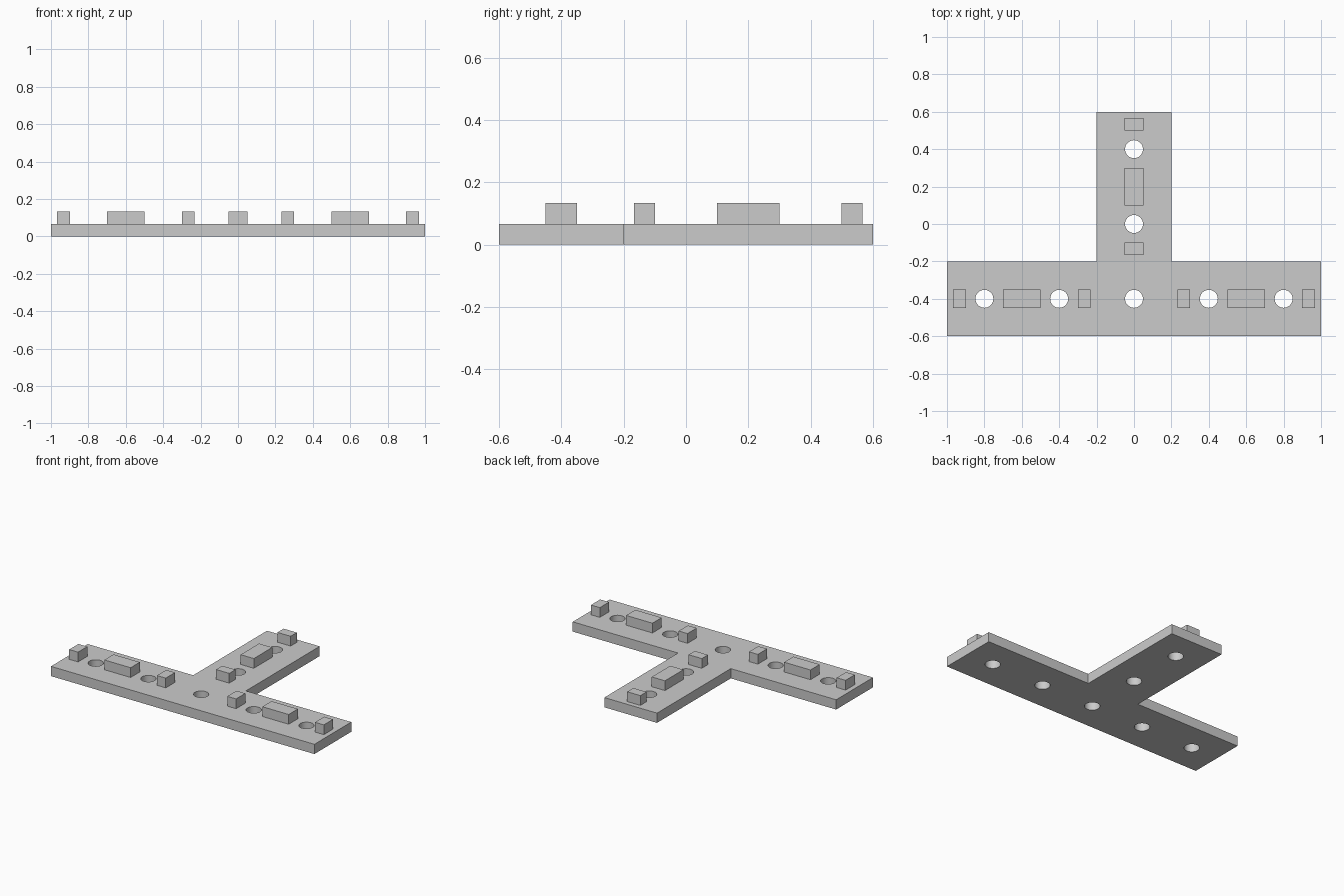
import bpy
import bmesh
from math import radians

cube = bpy.data.objects.get("Cube")
if cube:
    bpy.data.objects.remove(cube, do_unlink=True)

THICK = 0.067      # plate thickness, also the lug height
ARM_Y = -0.4       # centre line of the cross bar

grey = bpy.data.materials.new("light grey")
grey.diffuse_color = (0.6, 0.6, 0.6, 1)
grey.use_nodes = True
grey.node_tree.nodes["Principled BSDF"].inputs["Base Color"].default_value = (0.6, 0.6, 0.6, 1)


def add_object(name, bm):
    bmesh.ops.recalc_face_normals(bm, faces=bm.faces)
    mesh = bpy.data.meshes.new(name)
    bm.to_mesh(mesh)
    bm.free()
    mesh.materials.append(grey)
    obj = bpy.data.objects.new(name, mesh)
    bpy.context.collection.objects.link(obj)
    return obj


def add_lug(name, x, y, size_x, size_y):
    bm = bmesh.new()
    bmesh.ops.create_cube(bm, size=1)
    bmesh.ops.scale(bm, vec=(size_x, size_y, THICK), verts=bm.verts)
    bmesh.ops.translate(bm, vec=(x, y, THICK * 1.5), verts=bm.verts)
    return add_object(name, bm)


# T-shaped plate, extruded from its outline
half = [(1, -0.6), (1, -0.2), (0.2, -0.2), (0.2, 0.6)]
outline = half + [(-x, y) for x, y in reversed(half)]
bm = bmesh.new()
face = bm.faces.new([bm.verts.new((x, y, 0)) for x, y in outline])
side = bmesh.ops.extrude_face_region(bm, geom=[face])["geom"]
bmesh.ops.translate(bm, vec=(0, 0, THICK),
                    verts=[v for v in side if isinstance(v, bmesh.types.BMVert)])
plate = add_object("tee_plate", bm)

# Round through holes along both arms and the stem
holes = [(x, ARM_Y) for x in (-0.8, -0.4, 0, 0.4, 0.8)] + [(0, 0), (0, 0.4)]
bm = bmesh.new()
for x, y in holes:
    made = bmesh.ops.create_cone(bm, cap_ends=True, segments=32,
                                 radius1=0.048, radius2=0.048, depth=0.3)
    bmesh.ops.translate(bm, vec=(x, y, 0), verts=made["verts"])
cutter = add_object("hole_cutter", bm)
cutter.hide_render = True

cut = plate.modifiers.new("holes", "BOOLEAN")
cut.operation = "DIFFERENCE"
cut.solver = "EXACT"
cut.object = cutter
bpy.ops.object.select_all(action="DESELECT")
bpy.context.view_layer.objects.active = plate
plate.select_set(True)
bpy.ops.object.modifier_apply(modifier=cut.name)
bpy.data.objects.remove(cutter, do_unlink=True)
bpy.ops.object.shade_smooth_by_angle(angle=radians(30))

# Raised lugs: a short, a long and a short one on each limb
for label, offset, length in (("inner", 0.267, 0.067),
                              ("long", 0.6, 0.2),
                              ("outer", 0.933, 0.067)):
    for limb, sign in (("left", 1), ("right", -1)):
        add_lug(f"{limb}_{label}_lug", sign * offset, ARM_Y, length, 0.1)
    add_lug(f"stem_{label}_lug", 0, offset + ARM_Y, 0.1, length)
